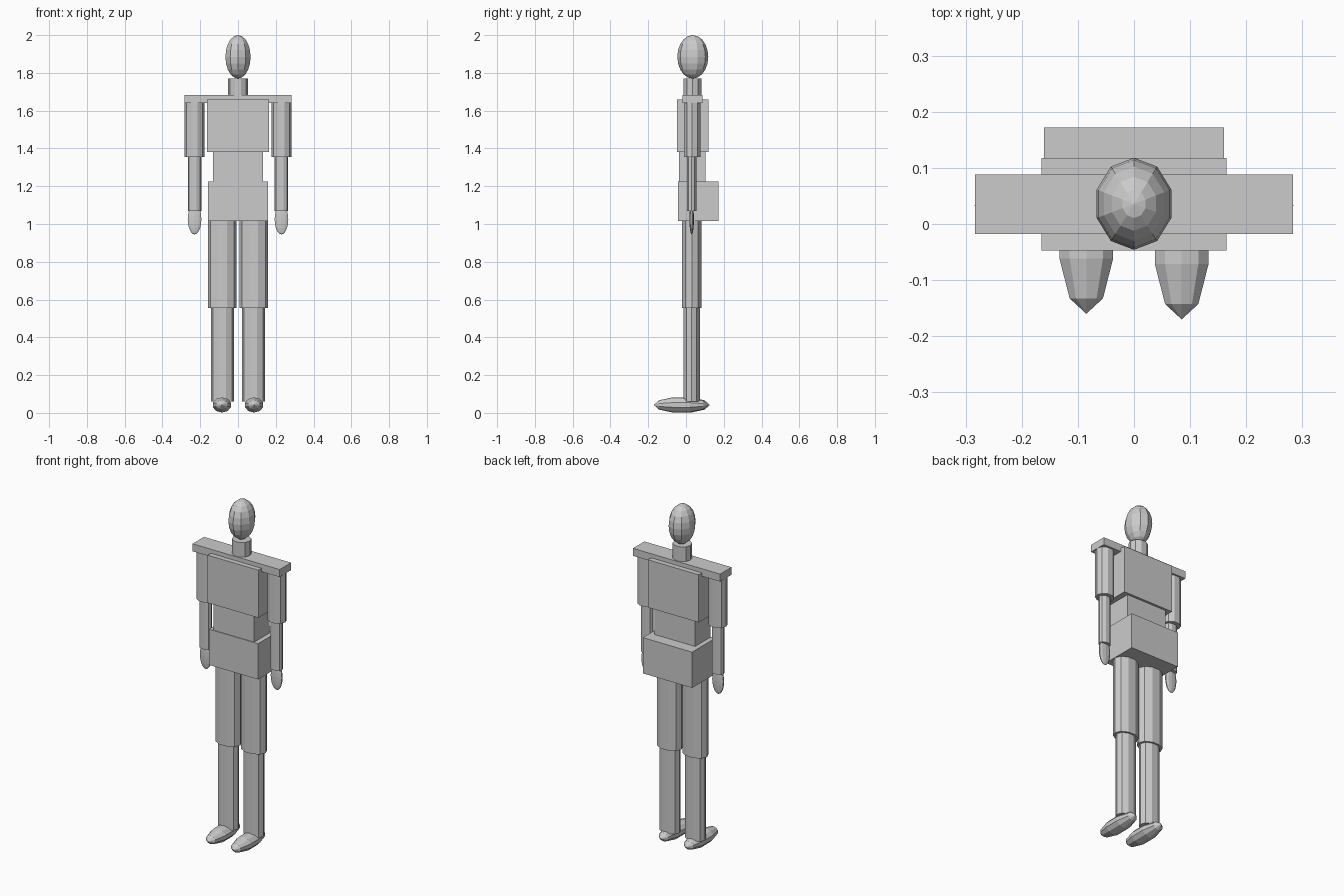
import bpy, bmesh
from math import sin, cos, pi
from mathutils import Vector

cube = bpy.data.objects.get("Cube")
if cube:
    bpy.data.objects.remove(cube, do_unlink=True)

GREY = (0.6, 0.6, 0.6, 1)
mat = bpy.data.materials.new("plain grey")
mat.use_nodes = True
mat.diffuse_color = GREY
mat.node_tree.nodes["Principled BSDF"].inputs["Base Color"].default_value = GREY


def finish(name, bm):
    bmesh.ops.remove_doubles(bm, verts=bm.verts, dist=1e-5)
    bmesh.ops.recalc_face_normals(bm, faces=bm.faces)
    mesh = bpy.data.meshes.new(name)
    bm.to_mesh(mesh)
    bm.free()
    mesh.materials.append(mat)
    obj = bpy.data.objects.new(name, mesh)
    bpy.context.collection.objects.link(obj)
    return obj


def box(name, lo, hi):
    lo, hi = Vector(lo), Vector(hi)
    bm = bmesh.new()
    bmesh.ops.create_cube(bm, size=1)
    for v in bm.verts:
        v.co = (lo + hi) / 2 + v.co * (hi - lo)
    return finish(name, bm)


def lathe(name, profile, centre, radii, start=0.0, along_y=False, sides=10):
    """Faceted round form; profile holds (radius, height) pairs in unit size."""
    bm = bmesh.new()
    rings = []
    for r, h in profile:
        ring = []
        for i in range(sides):
            a = start + 2 * pi * i / sides
            p = (r * cos(a), h, r * sin(a)) if along_y else (r * cos(a), r * sin(a), h)
            ring.append(bm.verts.new([c + q * s for c, q, s in zip(centre, p, radii)]))
        rings.append(ring)
    for a, b in zip(rings, rings[1:]):
        for i in range(sides):
            j = (i + 1) % sides
            bm.faces.new((a[i], a[j], b[j], b[i]))
    for ring, (r, h) in zip((rings[0], rings[-1]), (profile[0], profile[-1])):
        if r > 0.01:
            bm.faces.new(ring)
    return finish(name, bm)


def ball(rings):
    return [(abs(sin(pi * k / rings)), -cos(pi * k / rings)) for k in range(rings + 1)]


def tube(name, x, y, rx, ry, z0, z1):
    return lathe(name, [(1, -1), (1, 1)], (x, y, (z0 + z1) / 2), (rx, ry, (z1 - z0) / 2))


# Head and neck
lathe("head", ball(10), (0, 0.036, 1.885), (0.07, 0.082, 0.115), start=pi / 2)
tube("neck", 0, 0.034, 0.053, 0.05, 1.66, 1.77)

# Torso blocks
box("shoulder_bar", (-0.283, -0.018, 1.64), (0.283, 0.088, 1.684))
box("chest", (-0.165, -0.047, 1.38), (0.165, 0.118, 1.66))
box("waist", (-0.132, -0.038, 1.225), (0.132, 0.104, 1.38))
box("pelvis", (-0.16, -0.042, 1.015), (0.16, 0.172, 1.225))

# Limbs, one set per side
for side, s in (("right", -1), ("left", 1)):
    tube(side + "_upper_arm", s * 0.231, 0.033, 0.053, 0.047, 1.355, 1.64)
    tube(side + "_forearm", s * 0.23, 0.03, 0.036, 0.027, 1.07, 1.355)
    lathe(side + "_hand", ball(10), (s * 0.23, 0.03, 1.025), (0.038, 0.012, 0.08), start=pi / 2)
    tube(side + "_thigh", s * 0.083, 0.031, 0.076, 0.055, 0.555, 1.015)
    tube(side + "_shin", s * 0.082, 0.03, 0.061, 0.045, 0.06, 0.555)
    lathe(side + "_foot", ball(5), (s * 0.085, -0.022 - s * 0.005, 0.042),
          (0.053, 0.143, 0.042), start=pi / 2, along_y=True)
